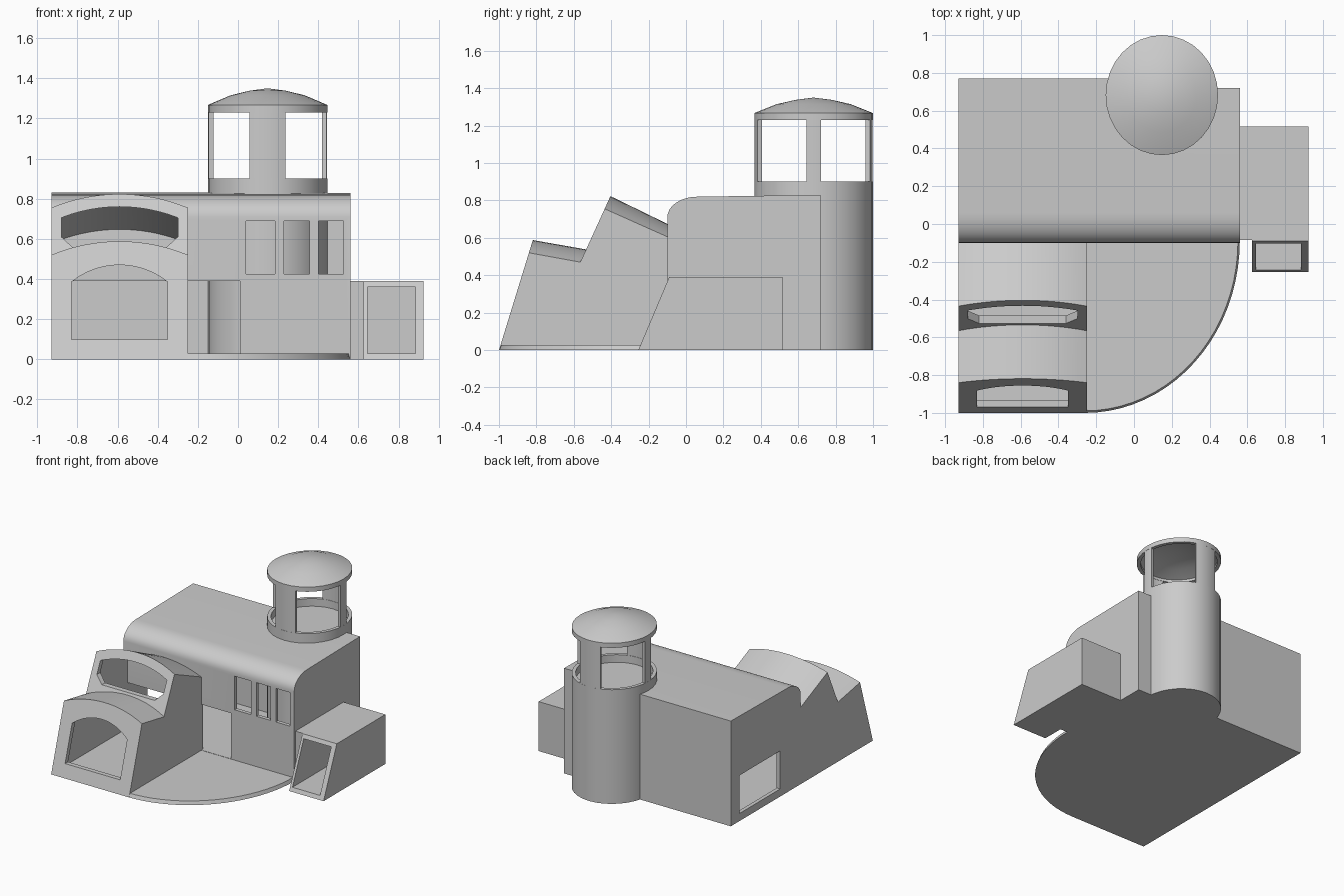
import bpy, bmesh, math

if "Cube" in bpy.data.objects:
    bpy.data.objects.remove(bpy.data.objects["Cube"])


def loft(name, sections, ring=False):
    """Skin matching point loops; ring joins last to first, otherwise ends are capped."""
    bm = bmesh.new()
    rows = [[bm.verts.new(p) for p in s] for s in sections]
    n, m = len(rows), len(rows[0])
    for i in range(n if ring else n - 1):
        a, b = rows[i], rows[(i + 1) % n]
        for j in range(m):
            k = (j + 1) % m
            bm.faces.new((a[j], a[k], b[k], b[j]))
    if not ring:
        bm.faces.new(rows[0])
        bm.faces.new(rows[-1])
    bmesh.ops.remove_doubles(bm, verts=bm.verts, dist=1e-5)
    bmesh.ops.recalc_face_normals(bm, faces=bm.faces)
    mesh = bpy.data.meshes.new(name)
    bm.to_mesh(mesh)
    bm.free()
    ob = bpy.data.objects.new(name, mesh)
    bpy.context.collection.objects.link(ob)
    return ob


def prism_x(name, yz, x0, x1):
    return loft(name, [[(x, y, z) for y, z in yz] for x in (x0, x1)])


def prism_y(name, xz, y0, y1):
    return loft(name, [[(x, y, z) for x, z in xz] for y in (y0, y1)])


def box(name, x0, x1, y0, y1, z0, z1):
    return prism_x(name, [(y0, z0), (y1, z0), (y1, z1), (y0, z1)], x0, x1)


def cut(ob, *cutters):
    """Subtract the cutters, then delete them."""
    for c in cutters:
        c.hide_render = True
        mod = ob.modifiers.new("cut", 'BOOLEAN')
        mod.operation, mod.solver, mod.object = 'DIFFERENCE', 'EXACT', c
        bpy.context.view_layer.update()
        dg = bpy.context.evaluated_depsgraph_get()
        mesh = bpy.data.meshes.new_from_object(ob.evaluated_get(dg))
        ob.modifiers.clear()
        ob.data = mesh
        bpy.data.objects.remove(c)


# Main hall: rounded front eave, hollow inside
def hall_profile(y0, y1, z0, drop):
    pts = [(y1, z0), (y0, z0), (y0, 0.71 - drop * 0.4)]
    for i in range(1, 9):
        a = math.radians(90 * i / 8)
        zs = 0.71 - drop * 0.4
        pts.append((y0 + 0.16 * (1 - math.cos(a)), zs + (0.82 - drop - zs) * math.sin(a)))
    return pts + [(y1, 0.83 - drop)]


hall = prism_x("main_hall", hall_profile(-0.10, 0.77, 0, 0), -0.93, 0.56)
cut(hall,
    prism_x("hall_hollow", hall_profile(-0.07, 0.69, 0.03, 0.03), -0.90, 0.53),
    box("rear_step", 0.15, 0.7, 0.72, 0.9, -0.1, 1),
    box("doorway", -0.90, 0.01, -0.2, -0.04, 0.03, 0.39),
    box("side_window", -1.0, -0.86, 0.155, 0.66, 0.06, 0.36),
    *[box("front_window", a, b, -0.2, -0.04, 0.425, 0.69)
      for a, b in ((0.04, 0.185), (0.23, 0.355), (0.40, 0.525))])


# Two-tier sloped wing with arched roofs
def arch(x, half=0.34, rise=0.068):
    r = (half * half + rise * rise) / (2 * rise)
    return math.sqrt(r * r - (x + 0.59) ** 2) - (r - rise)


def wing_section(x, inner):
    h = arch(x)
    if inner:
        pts = [(-0.955, 0.03), (-0.81 + 0.31 * h, 0.485 + h), (-0.54 + 0.456 * h, 0.435 + h),
               (-0.41 + 0.456 * h, 0.715 + h), (-0.05, 0.555 + h), (-0.05, 0.03)]
    else:
        pts = [(-1, 0), (-0.84 + 0.31 * h, 0.52 + h), (-0.565 + 0.456 * h, 0.47 + h),
               (-0.435 + 0.456 * h, 0.755 + h), (-0.08, 0.597 + h), (-0.08, 0)]
    return [(x, y, z) for y, z in pts]


def wing_body(name, x0, x1, inner, n=16):
    return loft(name, [wing_section(x0 + (x1 - x0) * i / n, inner) for i in range(n + 1)])


def arch_top(x0, x1, z, rise, n=12):
    xs = [x0 + (x1 - x0) * i / n for i in range(n + 1)]
    return [(x, z + arch(x, (x1 - x0) / 2, rise)) for x in xs]


wing = wing_body("front_wing", -0.93, -0.25, False)
cut(wing,
    wing_body("wing_hollow", -0.895, -0.285, True),
    prism_y("lower_opening", [(-0.83, 0.10)] + arch_top(-0.83, -0.35, 0.385, 0.085)
            + [(-0.35, 0.10)], -1.2, -0.80),
    prism_y("upper_opening", [(-0.82, 0.555), (-0.88, 0.61)]
            + arch_top(-0.88, -0.30, 0.705, 0.055)
            + [(-0.30, 0.61), (-0.36, 0.555)], -0.57, -0.385))

# Curved terrace slab with slightly tapered rim
def terrace_loop(z, s):
    arc = [math.radians(90 * i / 20) for i in range(21)]
    return [(-0.26, -0.09, z)] + [(-0.26 + 0.82 * s * math.sin(a), -0.09 - 0.91 * s * math.cos(a), z)
                                  for a in arc]


loft("terrace", [terrace_loop(0, 1), terrace_loop(0.028, 0.988)])

# Side annex with sloped open front
annex = prism_x("annex", [(-0.255, 0), (-0.09, 0.39), (0.515, 0.39), (0.515, 0)], 0.625, 0.925)
cut(annex, box("annex_hollow", 0.645, 0.885, -0.4, 0.48, 0.03, 0.36))
box("annex_link", 0.55, 0.626, -0.085, 0.515, 0, 0.39)

# Lookout tower, slightly oval
CX, CY, RX, RY = 0.1475, 0.6825, 0.2975, 0.3175


def at(r, a, z):
    return (CX + RX * r * math.cos(a), CY + RY * r * math.sin(a), z)


def lathe(name, rz, n=32):
    return loft(name, [[at(r, math.tau * i / n, z) for r, z in rz] for i in range(n)], True)


tower = lathe("tower_shaft", [(0, 0), (1, 0), (1, 0.90), (0.91, 0.90), (0.91, 0.84), (0, 0.84)])
roof = lathe("tower_roof", [(1, 1.23), (1, 1.267), (0.62, 1.315), (0.3, 1.338), (0, 1.35),
                            (0, 1.32), (0.6, 1.285), (0.91, 1.25), (0.91, 1.23)])
posts = []
for i in range(4):
    half = math.radians(7 if i % 2 == 0 else 17.5)
    angles = [i * math.pi / 2 + half * t / 3 for t in range(-3, 4)]
    posts.append(loft("tower_post", [[at(0.995, a, z) for a in angles]
                                     + [at(0.915, a, z) for a in reversed(angles)]
                                     for z in (0.88, 1.245)]))

# Smooth the curved surfaces, keep hard edges
for ob in bpy.context.scene.objects:
    ob.select_set(True)
    bpy.context.view_layer.objects.active = ob
bpy.ops.object.shade_smooth_by_angle(angle=math.radians(28))
